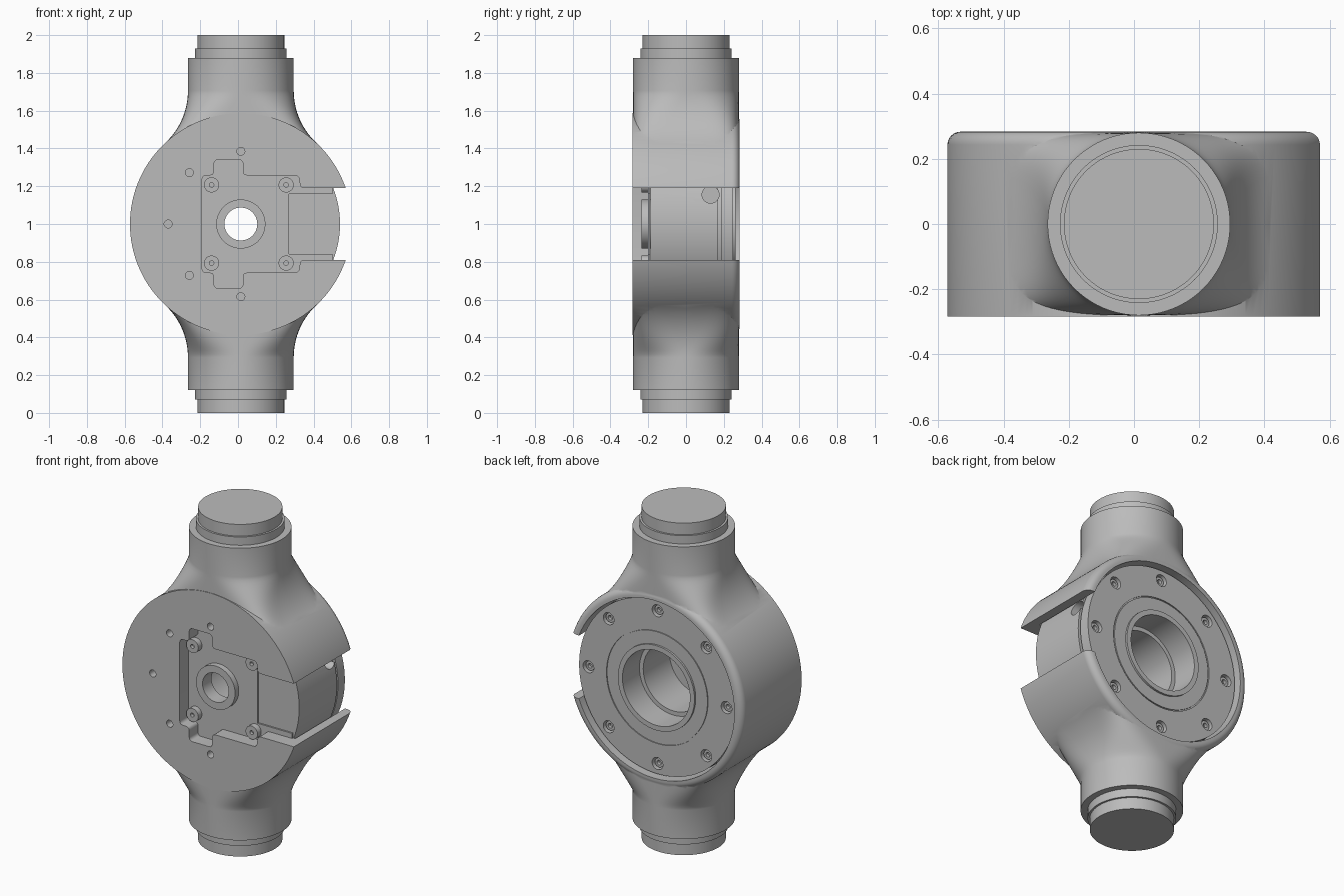
import bpy, bmesh
from math import sin, cos, pi, sqrt, radians, copysign
from mathutils import Vector

if "Cube" in bpy.data.objects:
    bpy.data.objects.remove(bpy.data.objects["Cube"])

CX, CZ = 0.015, 1.0        # joint centre
R, D, NECK = 0.587, 0.283, 0.28   # drum radius, half depth, neck radius

grey = bpy.data.materials.new("plain grey")
grey.use_nodes = True
grey.diffuse_color = (0.5, 0.5, 0.5, 1)
grey.node_tree.nodes["Principled BSDF"].inputs["Base Color"].default_value = (0.5, 0.5, 0.5, 1)


def finish(name, bm):
    bmesh.ops.recalc_face_normals(bm, faces=bm.faces)
    me = bpy.data.meshes.new(name)
    bm.to_mesh(me)
    bm.free()
    ob = bpy.data.objects.new(name, me)
    bpy.context.collection.objects.link(ob)
    me.materials.append(grey)
    return ob


def skin(name, rings, loop=False):
    """Join rings of points into a surface, capped or closed on itself."""
    bm = bmesh.new()
    vs = [[bm.verts.new(p) for p in ring] for ring in rings]
    n = len(vs[0])
    pairs = list(zip(vs, vs[1:])) + ([(vs[-1], vs[0])] if loop else [])
    for a, b in pairs:
        for i in range(n):
            j = (i + 1) % n
            bm.faces.new((a[i], a[j], b[j], b[i]))
    if not loop:
        bm.faces.new(vs[0])
        bm.faces.new(vs[-1])
    return finish(name, bm)


def lathe(name, profile, x=CX, z=CZ, axis="y", n=96, loop=False):
    """Turn (radius, position) pairs about an axis."""
    rings = []
    for r, t in profile:
        ring = []
        for i in range(n):
            u, v = r * cos(2 * pi * i / n), r * sin(2 * pi * i / n)
            ring.append({"y": (x + u, t, z + v), "z": (x + u, v, t),
                         "x": (t, x + u, z + v)}[axis])
        rings.append(ring)
    return skin(name, rings, loop)


def rod(name, r, a, b, x=CX, z=CZ, axis="y", n=32):
    return lathe(name, [(r, a), (r, b)], x, z, axis, n)


def prism(name, outline, y0, y1, bevel=0.0):
    """Extrude an (x, z) outline along y, rounding its corners."""
    bm = bmesh.new()
    face = bm.faces.new([bm.verts.new((x, y0, z)) for x, z in outline])
    out = bmesh.ops.extrude_face_region(bm, geom=[face])
    bmesh.ops.translate(bm, vec=(0, y1 - y0, 0),
                        verts=[g for g in out["geom"] if isinstance(g, bmesh.types.BMVert)])
    if bevel:
        side = [e for e in bm.edges if abs(e.verts[0].co.y - e.verts[1].co.y) > 0.01]
        bmesh.ops.bevel(bm, geom=side, offset=bevel, segments=4, profile=0.5, affect="EDGES")
    return finish(name, bm)


def block(name, x0, x1, h, y0, y1):
    return prism(name, [(x0, CZ - h), (x1, CZ - h), (x1, CZ + h), (x0, CZ + h)], y0, y1)


def combine(ob, tool, op="DIFFERENCE"):
    mod = ob.modifiers.new("combine", "BOOLEAN")
    mod.operation, mod.object, mod.solver = op, tool, "EXACT"
    bpy.context.view_layer.objects.active = ob
    bpy.ops.object.modifier_apply(modifier=mod.name)
    bpy.data.objects.remove(tool)


# Drum with a rounded rear rim
rim = [(R - 0.04 + 0.04 * cos(a), D - 0.04 + 0.04 * sin(a))
       for a in [radians(15 * k) for k in range(7)]]
housing = lathe("housing", [(R, -D)] + rim, n=128)

# Necks: round tube flaring into the drum along a tangent arc
ANG = radians(47)
FIL = (R * cos(ANG) - NECK) / (1 - cos(ANG))
TOP, LOW = (R + FIL) * sin(ANG), R * sin(ANG)


def neck_ring(h, sign, n=80):
    t = min(max((TOP - h) / (TOP - LOW), 0), 1)
    if h >= LOW:
        w = NECK + FIL - sqrt(FIL ** 2 - min(h - TOP, 0) ** 2)
    else:
        w = sqrt(R * R - h * h) - 0.01
    e = 2 / (2 + 6 * t ** 1.5)
    pts = []
    for i in range(n):
        c, s = cos(2 * pi * i / n), sin(2 * pi * i / n)
        pts.append((CX + w * copysign(abs(c) ** e, c),
                    NECK * copysign(abs(s) ** e, s), CZ + sign * h))
    return pts


for sign in (1, -1):
    hs = [0.88] + [TOP + (LOW - TOP) * k / 16 for k in range(17)] + [0.38]
    combine(housing, skin("neck", [neck_ring(h, sign) for h in hs]), "UNION")

# Rear cavity, front pocket and side opening
combine(housing, rod("cavity", 0.535, -0.19, 0.5, n=128))
half = [(1, 0.19), (0.33, 0.19), (0.322, 0.258), (0.026, 0.258),
        (0.026, 0.34), (-0.127, 0.34), (-0.127, 0.258), (-0.19, 0.258)]
pocket = [(x, CZ + z) for x, z in half] + [(x, CZ - z) for x, z in reversed(half)]
combine(housing, prism("pocket", pocket, -0.5, -0.2, bevel=0.02))
combine(housing, block("floor_cut", 0.27, 1, 0.16, -0.21, -0.15))
combine(housing, block("side_cut", 0.5, 1, 0.19, -0.5, 0.5))
combine(housing, rod("centre_cut", 0.125, -0.25, -0.15, n=64))

# Small holes around the front face
for k in range(5):
    a = radians(90 + 45 * k)
    combine(housing, rod("pin_cut", 0.021, -0.4, -0.225,
                         CX + 0.385 * cos(a), CZ + 0.385 * sin(a)))

# Stepped end plugs
for name, s in (("top_plug", 1), ("bottom_plug", -1)):
    lathe(name, [(0.242, CZ + s * 0.86), (0.242, CZ + s * 0.93),
                 (0.23, CZ + s * 0.93), (0.23, CZ + s)], axis="z")

# Drive unit turned as one hollow body
drive = lathe("drive_unit", [
    (0.087, -0.235), (0.13, -0.235), (0.13, -0.189), (0.525, -0.189),
    (0.525, 0.17), (0.505, 0.17), (0.505, 0.185), (0.522, 0.185),
    (0.522, 0.25), (0.34, 0.25), (0.34, 0.244), (0.333, 0.244),
    (0.333, 0.25), (0.255, 0.25), (0.255, 0.262), (0.225, 0.262),
    (0.225, 0.1), (0.2, 0.1), (0.2, -0.15), (0.087, -0.15)], loop=True)
combine(drive, rod("cable_cut", 0.045, 0.44, 0.7, 0.13, 1.155, axis="x"))

# Rear flange bolts sunk in their holes
for k in range(8):
    a = radians(45 * k)
    x, z = CX + 0.46 * cos(a), CZ + 0.46 * sin(a)
    combine(drive, rod("bolt_cut", 0.036, 0.2, 0.4, x, z))
    lathe("flange_bolt", [(0.028, 0.195), (0.028, 0.235), (0.014, 0.235), (0.014, 0.215)],
          x, z, n=24)

# Front mounting screws
for dx in (-0.155, 0.24):
    for dz in (-0.207, 0.207):
        lathe("mount_screw", [(0.04, -0.195), (0.04, -0.235), (0.012, -0.235), (0.012, -0.215)],
              CX + dx, CZ + dz, n=32)

for ob in bpy.context.scene.objects:
    if ob.type == "MESH":
        bpy.ops.object.select_all(action="DESELECT")
        ob.select_set(True)
        bpy.context.view_layer.objects.active = ob
        bpy.ops.object.shade_smooth_by_angle(angle=radians(30))
